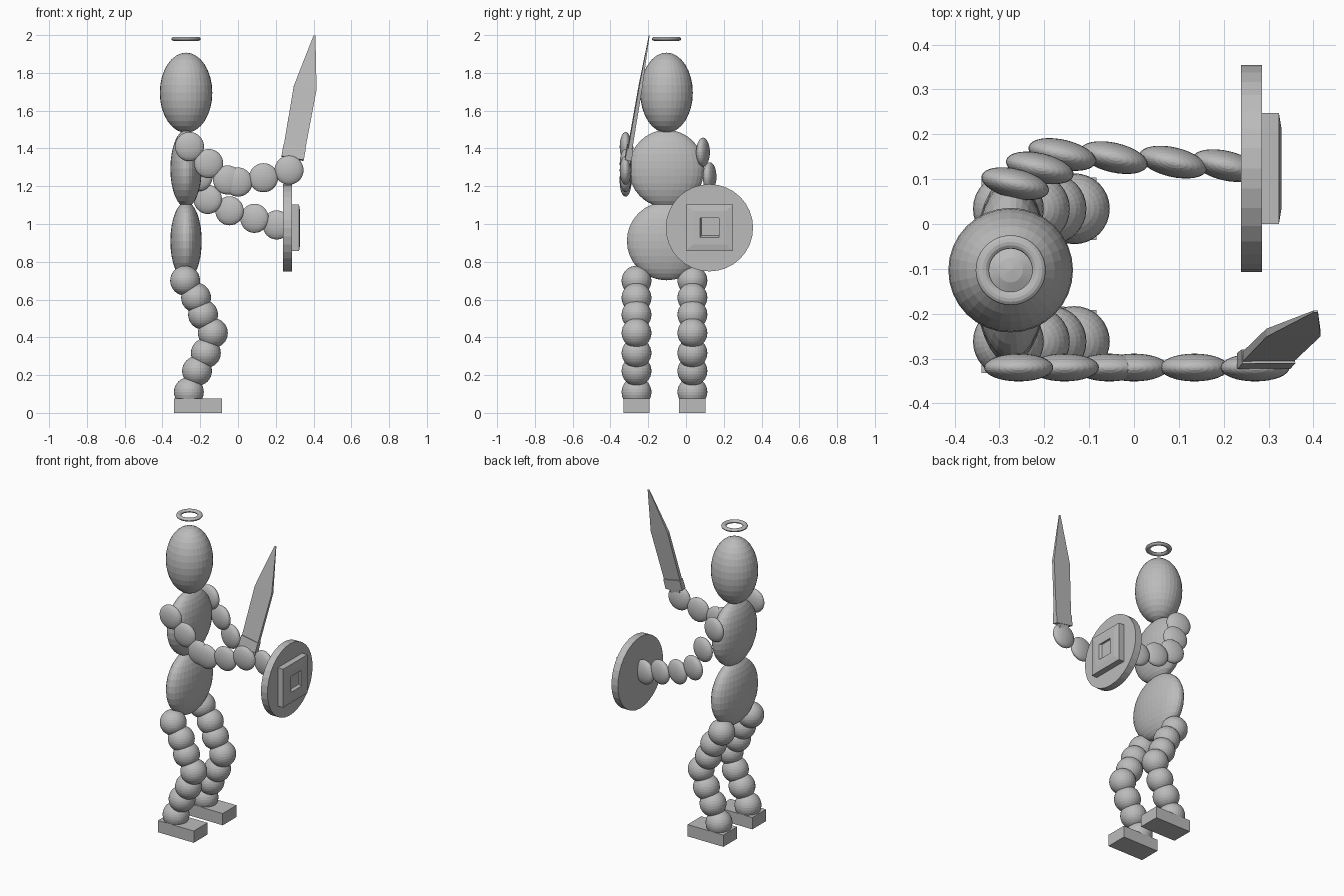
import bpy, bmesh, math
from mathutils import Matrix, Vector

cube = bpy.data.objects.get("Cube")
if cube:
    bpy.data.objects.remove(cube, do_unlink=True)

grey = bpy.data.materials.new("plain grey")
grey.use_nodes = True
grey.diffuse_color = (0.5, 0.5, 0.5, 1)
grey.node_tree.nodes["Principled BSDF"].inputs["Base Color"].default_value = (0.5, 0.5, 0.5, 1)


def finish(name, bm):
    """Turn a bmesh into a flat shaded, coloured object."""
    bmesh.ops.recalc_face_normals(bm, faces=bm.faces)
    mesh = bpy.data.meshes.new(name)
    bm.to_mesh(mesh)
    bm.free()
    mesh.materials.append(grey)
    obj = bpy.data.objects.new(name, mesh)
    bpy.context.collection.objects.link(obj)
    return obj


def beads(name, centers, radii, turn=0):
    """A chain of ellipsoids in one object."""
    bm = bmesh.new()
    for c in centers:
        m = (Matrix.Translation(c) @ Matrix.Rotation(math.radians(turn), 4, 'Z')
             @ Matrix.Diagonal((*radii, 1)))
        bmesh.ops.create_uvsphere(bm, u_segments=32, v_segments=16, radius=1, matrix=m)
    return finish(name, bm)


def box(name, center, size):
    bm = bmesh.new()
    m = Matrix.Translation(center) @ Matrix.Diagonal((*size, 1))
    bmesh.ops.create_cube(bm, size=1, matrix=m)
    return finish(name, bm)


def loft(name, sections, matrix):
    """Rectangles (height, half width, half depth, shift) joined along z."""
    bm = bmesh.new()
    rings = []
    for h, w, d, s in sections:
        rings.append([bm.verts.new(matrix @ Vector((s + x * w, s + y * d, h)))
                      for x, y in ((-1, -1), (1, -1), (1, 1), (-1, 1))])
    for a, b in zip(rings, rings[1:]):
        for i in range(4):
            j = (i + 1) % 4
            bm.faces.new((a[i], a[j], b[j], b[i]))
    bm.faces.new(rings[0])
    bm.faces.new(rings[-1])
    return finish(name, bm)


# Head and body
BX, BY = -0.275, -0.103
beads("head", [(BX, BY, 1.695)], (0.139, 0.139, 0.212))
beads("chest", [(BX, BY, 1.293)], (0.083, 0.2, 0.205))
beads("belly", [(BX, BY, 0.91)], (0.083, 0.21, 0.208))

# Halo ring
bpy.ops.mesh.primitive_torus_add(location=(BX, BY, 1.98), major_radius=0.063,
                                 minor_radius=0.015, major_segments=48, minor_segments=12)
halo = bpy.context.object
halo.name = "halo"
halo.scale.z = 0.7
halo.data.materials.append(grey)

# Legs and feet
leg_path = [(-0.28, 0.70), (-0.222, 0.61), (-0.185, 0.52), (-0.133, 0.423),
            (-0.17, 0.317), (-0.217, 0.222), (-0.26, 0.11)]
for side, y in (("front", -0.262), ("back", 0.034)):
    beads(side + "_leg", [(x, y, z) for x, z in leg_path], (0.079, 0.079, 0.079))
    box(side + "_foot", (-0.212, y, 0.038), (0.256, 0.14, 0.076))

# Arms
sword_path = [(-0.257, 1.41), (-0.155, 1.32), (-0.055, 1.233),
              (0, 1.222), (0.135, 1.245), (0.27, 1.285)]
beads("sword_arm", [(x, -0.32, z) for x, z in sword_path], (0.077, 0.031, 0.077))
shield_path = [(-0.265, 0.09, 1.38), (-0.21, 0.125, 1.25), (-0.16, 0.155, 1.13),
               (-0.045, 0.148, 1.07), (0.087, 0.138, 1.03), (0.205, 0.13, 0.995)]
beads("shield_arm", shield_path, (0.077, 0.033, 0.077), turn=-13)

# Shield disc and its raised square with a recess
SY, SZ = 0.124, 0.98
face_x = Matrix.Rotation(math.pi / 2, 4, 'Y')
bm = bmesh.new()
bmesh.ops.create_cone(bm, cap_ends=True, segments=32, radius1=0.231, radius2=0.231,
                      depth=0.046, matrix=Matrix.Translation((0.262, SY, SZ)) @ face_x)
finish("shield", bm)
boss_frame = Matrix(((0, 0, 1, 0), (1, 0, 0, SY), (0, 1, 0, SZ), (0, 0, 0, 1)))
loft("shield_boss", [(0.28, 0.124, 0.124, 0), (0.323, 0.124, 0.124, 0),
                     (0.329, 0.088, 0.088, 0), (0.329, 0.051, 0.051, 0),
                     (0.312, 0.048, 0.048, 0.006)], boss_frame)

# Sword, leaning outward along its own axis
up = Vector((0.105, 0.10, 0.587))
length = up.length
up.normalize()
across = Vector((0.98, 0, -0.2))
across = (across - up * across.dot(up)).normalized()
depth = up.cross(across)
frame = Matrix((across, depth, up)).transposed().to_4x4()
frame.translation = (0.3, -0.295, 1.41)
loft("sword_blade", [(0, 0.058, 0.011, 0), (0.32, 0.061, 0.009, 0),
                     (length, 0.005, 0.002, 0)], frame)
loft("sword_guard", [(-0.065, 0.06, 0.018, 0), (0, 0.06, 0.016, 0)], frame)
loft("sword_handle", [(-0.17, 0.03, 0.014, 0), (-0.06, 0.035, 0.014, 0)], frame)
